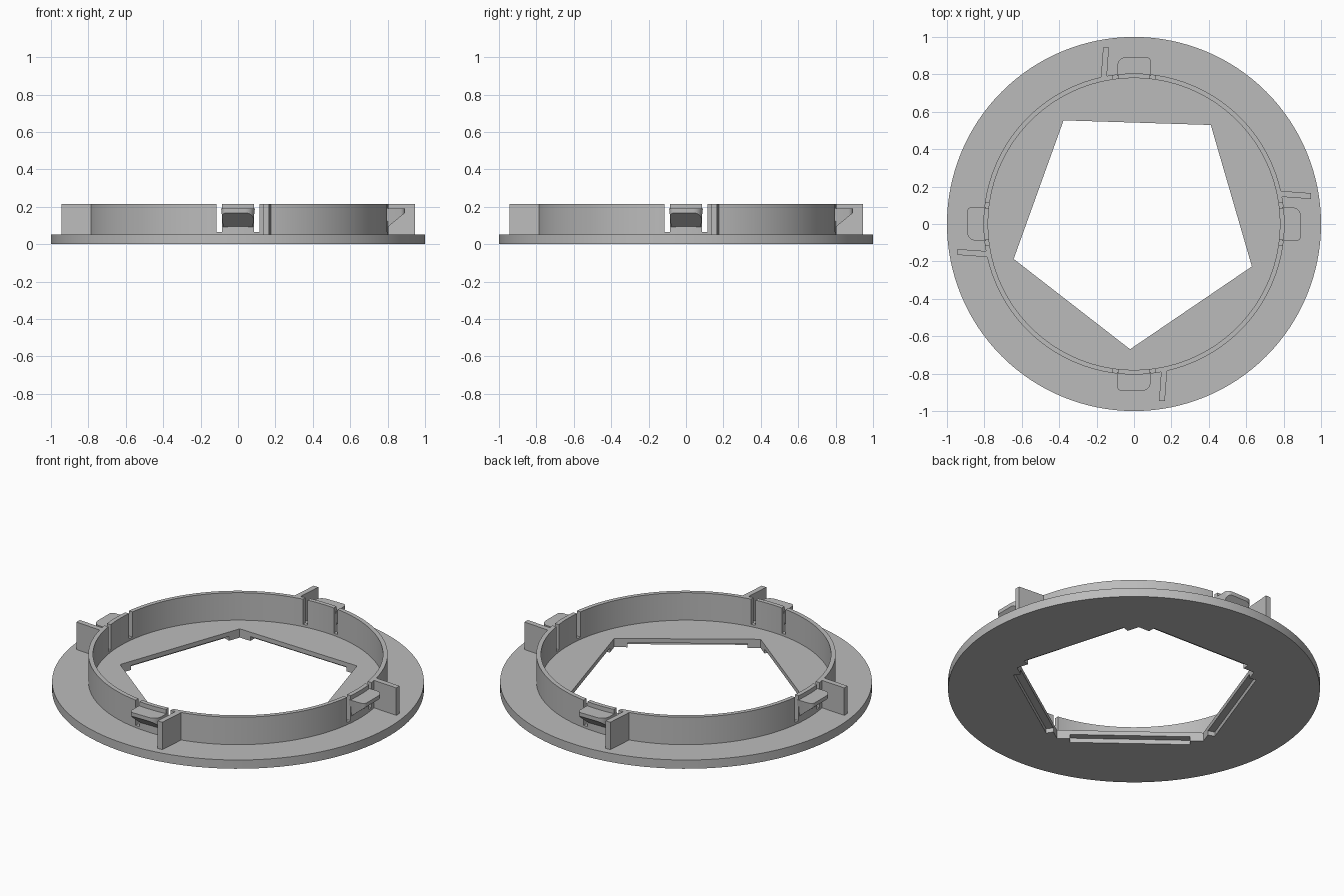
import bpy, bmesh, math
from mathutils import Matrix, Vector

cube = bpy.data.objects.get("Cube")
if cube:
    bpy.data.objects.remove(cube, do_unlink=True)

grey = bpy.data.materials.new("plain grey")
grey.use_nodes = True
colour = (0.5, 0.5, 0.5, 1)
grey.diffuse_color = colour
grey.node_tree.nodes["Principled BSDF"].inputs["Base Color"].default_value = colour

PLATE_TOP, WALL_TOP = 0.052, 0.215
RING_OUT, RING_IN = 0.805, 0.78


def circle(radius, count, start=0.0):
    angles = [math.radians(start) + math.tau * i / count for i in range(count)]
    return [(radius * math.cos(a), radius * math.sin(a)) for a in angles]


def add_prism(bm, points, z0, z1):
    """Extrude a plan outline between two heights."""
    face = bm.faces.new([bm.verts.new((x, y, z0)) for x, y in points])
    new = bmesh.ops.extrude_face_region(bm, geom=[face])["geom"]
    top = [v for v in new if isinstance(v, bmesh.types.BMVert)]
    bmesh.ops.translate(bm, verts=top, vec=(0, 0, z1 - z0))
    bmesh.ops.recalc_face_normals(bm, faces=bm.faces)
    return top


def make_object(name, bm):
    mesh = bpy.data.meshes.new(name)
    bm.to_mesh(mesh)
    bm.free()
    mesh.materials.append(grey)
    obj = bpy.data.objects.new(name, mesh)
    bpy.context.collection.objects.link(obj)
    return obj


def prisms(name, outlines, z0, z1):
    bm = bmesh.new()
    for points in outlines:
        add_prism(bm, points, z0, z1)
    return make_object(name, bm)


def activate(obj):
    bpy.ops.object.select_all(action="DESELECT")
    obj.select_set(True)
    bpy.context.view_layer.objects.active = obj


def cut(target, cutter):
    cutter.hide_render = True
    mod = target.modifiers.new("cut", "BOOLEAN")
    mod.operation, mod.solver, mod.object = "DIFFERENCE", "EXACT", cutter
    activate(target)
    bpy.ops.object.modifier_apply(modifier=mod.name)
    bpy.data.objects.remove(cutter, do_unlink=True)


def smooth(obj):
    activate(obj)
    bpy.ops.object.shade_smooth_by_angle(angle=math.radians(25))


def turned(points, quarter):
    turn = Matrix.Rotation(quarter * math.pi / 2, 2)
    return [tuple(turn @ Vector(p)) for p in points]


# Base plate with a five-sided opening
plate = prisms("base_plate", [circle(1, 128)], 0, PLATE_TOP)
corners = circle(0.67, 5, 268.2)
cut(plate, prisms("opening_cutter", [corners], -0.1, 0.2))

# Shallow recess under the middle of each opening edge
recesses = []
for i in range(5):
    a, b = Vector(corners[i]), Vector(corners[(i + 1) % 5])
    out = (a + b).normalized()
    p, q = a.lerp(b, 0.09), a.lerp(b, 0.91)
    recesses.append([p - out * 0.02, p + out * 0.04, q + out * 0.04, q - out * 0.02])
cut(plate, prisms("recess_cutter", recesses, -0.1, 0.026))
smooth(plate)

# Upright ring, slotted either side of each clip
ring = prisms("ring_wall", [circle(RING_OUT, 128)], PLATE_TOP, WALL_TOP)
cut(ring, prisms("bore_cutter", [circle(RING_IN, 128)], -0.1, 0.4))
slots = []
for quarter in range(4):
    for x in (-0.1, 0.1):
        slot = [(x - 0.014, -0.9), (x + 0.014, -0.9), (x + 0.014, -0.7), (x - 0.014, -0.7)]
        slots.append(turned(slot, quarter))
cut(ring, prisms("slot_cutter", slots, 0.066, 0.4))
smooth(ring)


# Clip hook outline: rounded outer corners, one larger than the other
def corner_arc(cx, cy, radius, start):
    steps = [math.radians(start + 15 * i) for i in range(7)]
    return [(cx + radius * math.cos(t), cy + radius * math.sin(t)) for t in steps]


hook_plan = [(0.09, -0.79), (-0.09, -0.79)]
hook_plan += corner_arc(-0.065, -0.868, 0.025, 180)
hook_plan += corner_arc(0.04, -0.843, 0.05, 270)

fin_plan = [(0.145, -0.79), (0.134, -0.945), (0.165, -0.945), (0.177, -0.785)]
sides = ("front", "left", "back", "right")

for quarter, side in enumerate(sides):
    # Hook with sloped underside
    bm = bmesh.new()
    top = add_prism(bm, hook_plan, 0.09, 0.19)
    for v in bm.verts:
        if v not in top:
            v.co.x *= 0.88
    bmesh.ops.bisect_plane(bm, geom=bm.verts[:] + bm.edges[:] + bm.faces[:],
                           plane_co=(0, -0.805, 0.095), plane_no=(0, -0.07, -0.085),
                           clear_outer=True)
    bmesh.ops.holes_fill(bm, edges=[e for e in bm.edges if e.is_boundary])
    bmesh.ops.recalc_face_normals(bm, faces=bm.faces)
    bm.transform(Matrix.Rotation(quarter * math.pi / 2, 4, "Z"))
    smooth(make_object(side + "_clip_hook", bm))

    # Outward fin beside the clip
    prisms(side + "_fin", [turned(fin_plan, quarter)], PLATE_TOP, WALL_TOP)
